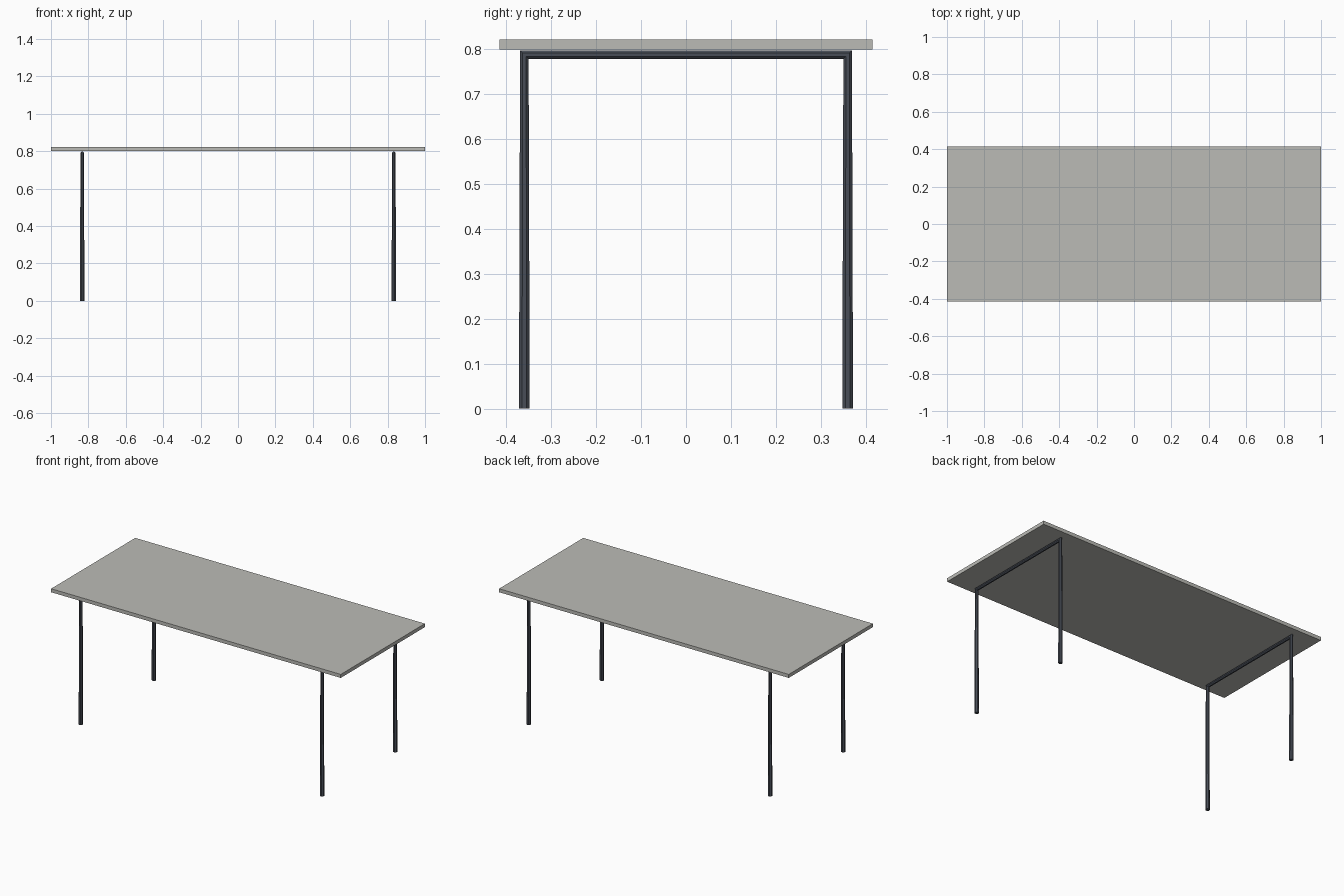
import bpy, bmesh, math
from mathutils import Vector

cube = bpy.data.objects.get("Cube")
if cube:
    bpy.data.objects.remove(cube, do_unlink=True)


def material(name, rgb, roughness):
    mat = bpy.data.materials.new(name)
    mat.use_nodes = True
    mat.diffuse_color = (*rgb, 1)
    shader = mat.node_tree.nodes["Principled BSDF"]
    shader.inputs["Base Color"].default_value = (*rgb, 1)
    shader.inputs["Roughness"].default_value = roughness
    return mat


def add_object(name, bm, mat):
    bmesh.ops.recalc_face_normals(bm, faces=bm.faces)
    mesh = bpy.data.meshes.new(name)
    bm.to_mesh(mesh)
    bm.free()
    mesh.materials.append(mat)
    obj = bpy.data.objects.new(name, mesh)
    bpy.context.collection.objects.link(obj)
    return obj


top_grey = material("warm light grey", (0.50, 0.50, 0.47), 0.6)
steel = material("dark blue grey steel", (0.065, 0.075, 0.095), 0.5)

# Table top: a thin flat slab
bm = bmesh.new()
bmesh.ops.create_cube(bm, size=1)
bmesh.ops.scale(bm, vec=(2.0, 0.83, 0.022), verts=bm.verts)
bmesh.ops.translate(bm, vec=(0, 0, 0.811), verts=bm.verts)
add_object("table_top", bm, top_grey)

# Leg frames: one tapered tube each, mitred where legs meet the crossbar
SIDES = 8
LEG_Y, BAR_Z = 0.36, 0.788
FOOT_R, BAR_R = 0.012, 0.0095


def leg_frame(name, x):
    bm = bmesh.new()
    # Each ring: position, cross direction and radius along it, radius along x
    mitre = BAR_R * math.sqrt(2)
    stations = [
        ((x, -LEG_Y, 0), (0, 1, 0), FOOT_R, FOOT_R),
        ((x, -LEG_Y, BAR_Z), (0, 1, -1), mitre, BAR_R),
        ((x, LEG_Y, BAR_Z), (0, -1, -1), mitre, BAR_R),
        ((x, LEG_Y, 0), (0, -1, 0), FOOT_R, FOOT_R),
    ]
    rings = []
    for centre, across, r_across, r_x in stations:
        across = Vector(across).normalized()
        flat = 1 / math.cos(math.pi / SIDES)
        ring = []
        for i in range(SIDES):
            a = (i + 0.5) * math.tau / SIDES
            offset = across * (r_across * math.cos(a)) + Vector((r_x * math.sin(a), 0, 0))
            ring.append(bm.verts.new(Vector(centre) + offset * flat))
        rings.append(ring)
    for lower, upper in zip(rings, rings[1:]):
        for i in range(SIDES):
            j = (i + 1) % SIDES
            bm.faces.new((lower[i], lower[j], upper[j], upper[i]))
    for end in (rings[0], rings[-1]):
        bm.faces.new(end)
    add_object(name, bm, steel)


for side, x in (("left", 0.833), ("right", -0.833)):
    leg_frame(side + "_leg_frame", x)
